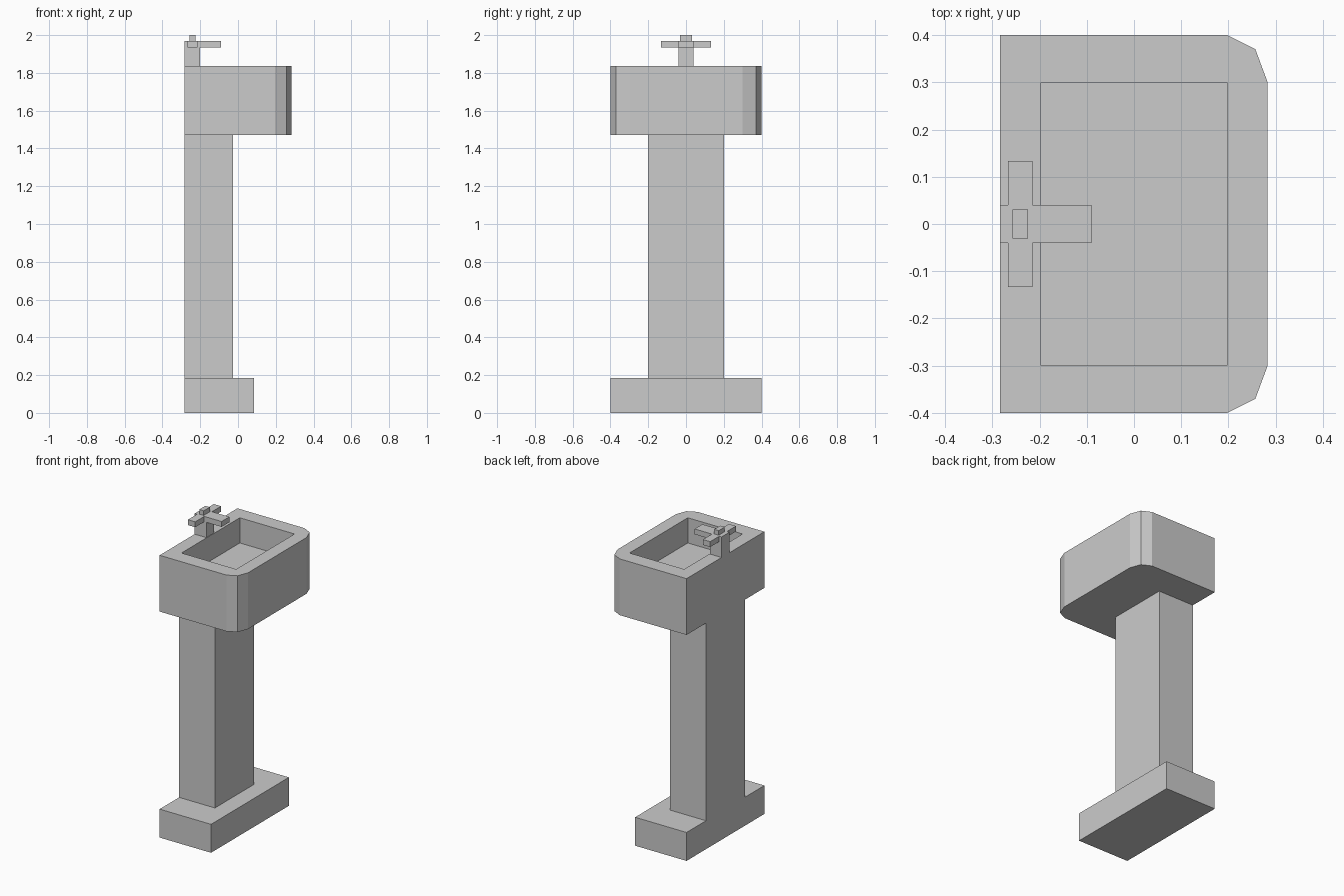
import bpy, bmesh

if "Cube" in bpy.data.objects:
    bpy.data.objects.remove(bpy.data.objects["Cube"])


def prism(name, outline, depth, axis="z", start=0.0):
    """Extrude a 2D outline: axis z uses (x, y), axis y uses (x, z)."""
    bm = bmesh.new()
    place = (lambda a, b: (a, b, start)) if axis == "z" else (lambda a, b: (a, start, b))
    face = bm.faces.new([bm.verts.new(place(a, b)) for a, b in outline])
    new = bmesh.ops.extrude_face_region(bm, geom=[face])["geom"]
    move = (0, 0, depth) if axis == "z" else (0, depth, 0)
    bmesh.ops.translate(bm, vec=move, verts=[v for v in new if isinstance(v, bmesh.types.BMVert)])
    bmesh.ops.recalc_face_normals(bm, faces=bm.faces)
    mesh = bpy.data.meshes.new(name)
    bm.to_mesh(mesh)
    bm.free()
    obj = bpy.data.objects.new(name, mesh)
    bpy.context.collection.objects.link(obj)
    return obj


def box(name, x0, x1, half_y, z0, z1):
    outline = [(x0, -half_y), (x1, -half_y), (x1, half_y), (x0, half_y)]
    return prism(name, outline, z1 - z0, start=z0)


BACK = -0.284

# Foot and pedestal
box("base", BACK, 0.086, 0.4, 0.0, 0.185)
box("pedestal", BACK, -0.026, 0.2, 0.185, 1.47)

# Basin with faceted front corners, mirrored across y
half = [(BACK, -0.4), (0.197, -0.4), (0.257, -0.37), (0.283, -0.3)]
basin = prism("basin", half + [(x, -y) for x, y in reversed(half)], 0.366, start=1.47)

# Rectangular bowl cut into the basin
cutter = box("bowl_cutter", -0.197, 0.197, 0.3, 1.672, 1.9)
cutter.hide_render = True
cutter.hide_viewport = True
cut = basin.modifiers.new("bowl", "BOOLEAN")
cut.operation = "DIFFERENCE"
cut.solver = "EXACT"
cut.object = cutter

# Faucet: L-shaped post and spout, side handles and top knob
spout = [(BACK, 1.836), (-0.2, 1.836), (-0.2, 1.935), (-0.09, 1.935), (-0.09, 1.97), (BACK, 1.97)]
prism("faucet", spout, 0.08, axis="y", start=-0.04)
for side, name in ((-1, "left_handle"), (1, "right_handle")):
    handle = [(-0.267, 1.935), (-0.215, 1.935), (-0.215, 1.97), (-0.267, 1.97)]
    prism(name, handle, side * 0.093, axis="y", start=side * 0.04)
box("knob", -0.257, -0.225, 0.031, 1.97, 2.0)
